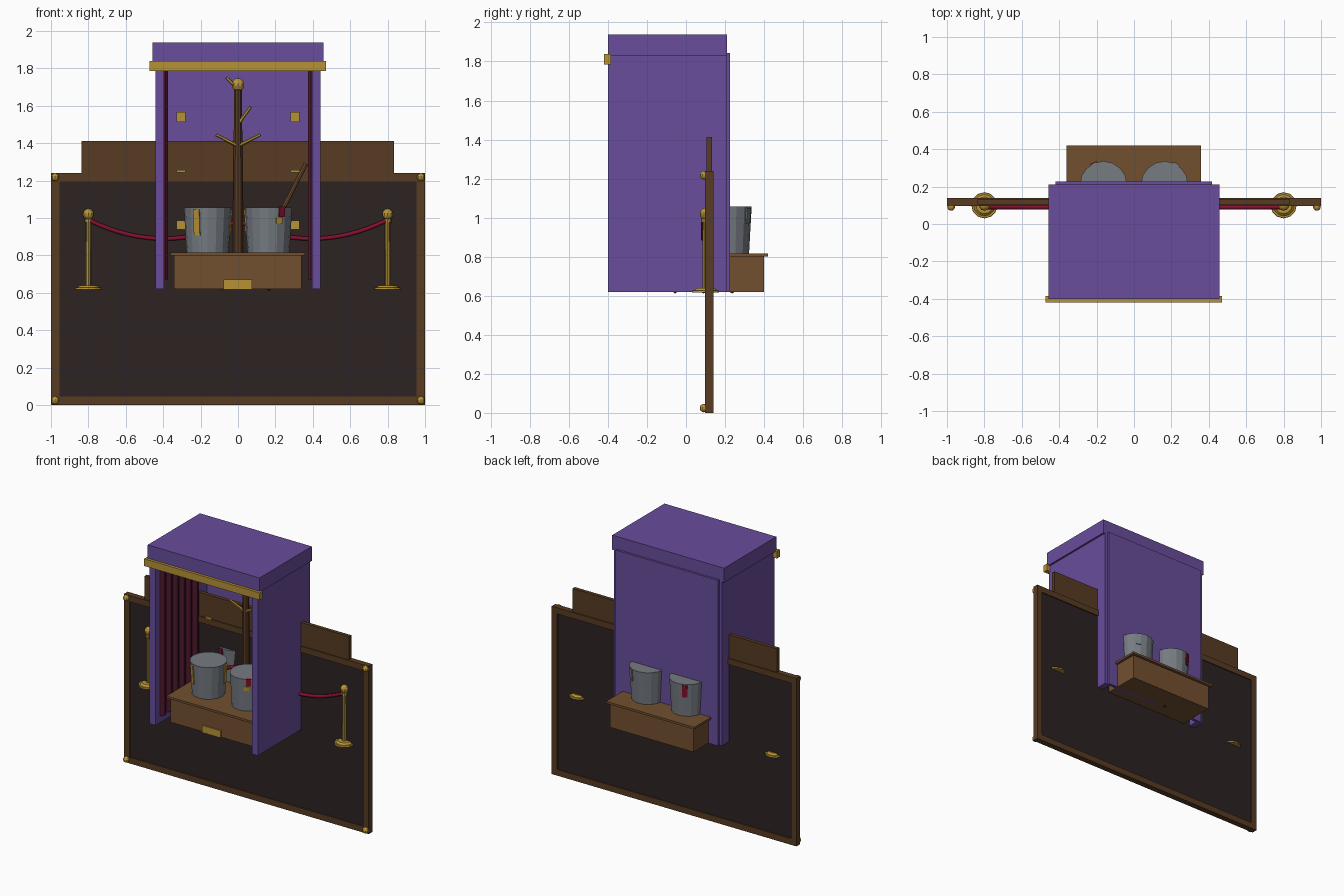
import bpy, bmesh, math
from mathutils import Vector

if "Cube" in bpy.data.objects:
    bpy.data.objects.remove(bpy.data.objects["Cube"])


def mat(name, rgb):
    m = bpy.data.materials.new(name)
    m.diffuse_color = (*rgb, 1)
    m.use_nodes = True
    m.node_tree.nodes["Principled BSDF"].inputs["Base Color"].default_value = m.diffuse_color
    return m


PURPLE = mat("purple paint", (0.14, 0.075, 0.33))
GOLD = mat("gold", (0.47, 0.29, 0.035))
GREY = mat("bucket grey", (0.18, 0.20, 0.225))
WOOD = mat("light wood", (0.17, 0.08, 0.03))
DARK = mat("dark wood", (0.095, 0.043, 0.016))
BLACK = mat("blackboard", (0.026, 0.016, 0.016))
RED = mat("rope red", (0.24, 0.005, 0.028))
CURTAIN = mat("curtain maroon", (0.10, 0.012, 0.035))


def finish(name, bm, m):
    bmesh.ops.recalc_face_normals(bm, faces=bm.faces)
    me = bpy.data.meshes.new(name)
    bm.to_mesh(me)
    bm.free()
    me.materials.append(m)
    ob = bpy.data.objects.new(name, me)
    bpy.context.collection.objects.link(ob)
    return ob


def box(name, x, y, z, m):
    """Box from three (low, high) ranges."""
    bm = bmesh.new()
    bmesh.ops.create_cube(bm, size=1)
    for v in bm.verts:
        v.co = [(r[0] + r[1]) / 2 + c * (r[1] - r[0]) for c, r in zip(v.co, (x, y, z))]
    return finish(name, bm, m)


def rod(name, a, b, r1, r2, m, n=10):
    """Tapered rod between two points."""
    a, b = Vector(a), Vector(b)
    bm = bmesh.new()
    bmesh.ops.create_cone(bm, cap_ends=True, segments=n, radius1=r1, radius2=r2, depth=(b - a).length)
    rot = (b - a).to_track_quat('Z', 'Y')
    for v in bm.verts:
        v.co = rot @ v.co + (a + b) / 2
    return finish(name, bm, m)


def ball(name, c, r, m):
    bm = bmesh.new()
    bmesh.ops.create_uvsphere(bm, u_segments=10, v_segments=7, radius=r)
    bmesh.ops.translate(bm, verts=bm.verts, vec=c)
    return finish(name, bm, m)


# Framed board
box("board_panel", (-.97, .97), (.105, .132), (.03, 1.21), BLACK)
for z in (0, 1.195):
    box("frame_rail", (-1, 1), (.097, .14), (z, z + .045), DARK)
for s in (-1, 1):
    box("frame_stile", sorted((s, s * .955)), (.097, .14), (.045, 1.195), DARK)
    for z in (.025, 1.218):
        ball("corner_stud", (s * .978, .092, z), .022, GOLD)
box("header_board", (-.838, .835), (.105, .132), (1.2, 1.412), DARK)

# Booth shell
for s in (-1, 1):
    box("booth_side", sorted((s * .395, s * .442)), (-.4, .21), (.62, 1.83), PURPLE)
box("booth_back", (-.42, .418), (.205, .226), (.62, 1.843), PURPLE)
box("booth_roof", (-.458, .456), (-.4, .21), (1.83, 1.937), PURPLE)
box("roof_trim", (-.473, .471), (-.42, -.385), (1.785, 1.838), GOLD)

# Pleated curtains along both inner walls
for s in (-1, 1):
    bm = bmesh.new()
    n = 36
    for i in range(n + 1):
        y = -.355 + .455 * i / n
        x = s * (.385 + .009 * math.cos(i * math.pi / 3))
        lo, hi = bm.verts.new((x, y, .67)), bm.verts.new((x, y, 1.8))
        if i:
            bm.faces.new((plo, lo, hi, phi))
        plo, phi = lo, hi
    ob = finish("curtain", bm, CURTAIN)
    sol = ob.modifiers.new("thickness", 'SOLIDIFY')
    sol.thickness = .006
    sol.offset = 0

# Gold plates inside the booth
for s in (-1, 1):
    for z, h in ((1.54, .026), (1.25, .006), (.962, .024)):
        box("gold_plate", (s * .305 - .025, s * .305 + .025), (.09, .098), (z - h, z + h), GOLD)

# Counter
box("counter_body", (-.342, .34), (-.3, .4), (.62, .8), WOOD)
box("counter_top", (-.362, .358), (-.32, .42), (.8, .816), WOOD)
box("counter_badge", (-.077, .075), (-.309, -.3), (.618, .67), GOLD)


def drip(cx, cy, ang, z0, z1, m):
    """Thin plate hanging on the bucket side."""
    bm = bmesh.new()
    bmesh.ops.create_cube(bm, size=1)
    a = math.radians(ang)
    out, tan = Vector((math.cos(a), math.sin(a), 0)), Vector((-math.sin(a), math.cos(a), 0))
    for v in bm.verts:
        z = z0 if v.co.z < 0 else z1
        r = .110 + .015 * (z - .816) / .24 + v.co.x * .012
        v.co = Vector((cx, cy, z)) + out * r + tan * v.co.y * .036
    finish("drip", bm, m)


# Four buckets with drips
for x in (-.163, .163):
    for y in (-.11, .21):
        rod("bucket", (x, y, .816), (x, y, 1.056), .113, .126, GREY, 16)
for y, ang, z0, z1, m, x in ((-.11, 242, .905, 1.045, GOLD, -.163), (-.11, 10, .91, 1.045, GOLD, -.163),
                             (-.11, 305, 1.005, 1.06, RED, .163), (-.11, 298, .97, 1.003, GOLD, .163),
                             (-.11, 175, .91, 1.045, GOLD, .163), (.21, 115, .96, 1.05, RED, -.163),
                             (.21, 250, .96, 1.05, RED, -.163), (.21, 60, .97, 1.05, GREY, .163)):
    drip(x, y, ang, z0, z1, m)
rod("stirring_stick", (.2, -.11, .97), (.363, -.11, 1.29), .012, .012, WOOD, 8)

# Coat stand
CY = .09
rod("stand_pole", (0, CY, .66), (0, CY, 1.72), .03, .022, DARK, 10)
ball("stand_finial", (0, CY, 1.712), .036, GOLD)
for k in range(3):
    a = k * math.tau / 3
    rod("stand_leg", (0, CY, .72), (.175 * math.cos(a), CY + .175 * math.sin(a), .622), .014, .012, DARK, 6)
for a, b in (((0, 1.385), (-.118, 1.445)), ((0, 1.385), (.12, 1.445)),
             ((0, 1.5), (.068, 1.595)), ((0, 1.69), (-.062, 1.75))):
    rod("stand_hook", (a[0], CY - .01, a[1]), (b[0], CY - .02, b[1]), .01, .008, GOLD, 6)

# Rope barriers
for s in (-1, 1):
    x = s * .8
    rod("post_base", (x, .1, .617), (x, .1, .628), .07, .068, GOLD, 12)
    rod("post_base_step", (x, .1, .628), (x, .1, .64), .058, .045, GOLD, 12)
    rod("post", (x, .1, .635), (x, .1, 1.01), .016, .014, GOLD, 10)
    rod("post_collar", (x, .1, .975), (x, .1, .995), .022, .022, GOLD, 10)
    ball("post_ball", (x, .1, 1.02), .03, GOLD)
    cu = bpy.data.curves.new("rope", 'CURVE')
    cu.dimensions = '3D'
    cu.bevel_depth = .0125
    cu.bevel_resolution = 1
    cu.use_fill_caps = True
    sp = cu.splines.new('POLY')
    sp.points.add(16)
    for i, p in enumerate(sp.points):
        t = i / 16
        p.co = (s * .79 * (1 - t), .09, .985 - .096 * 4 * t * (1 - t), 1)
    cu.materials.append(RED)
    bpy.context.collection.objects.link(bpy.data.objects.new("rope", cu))
